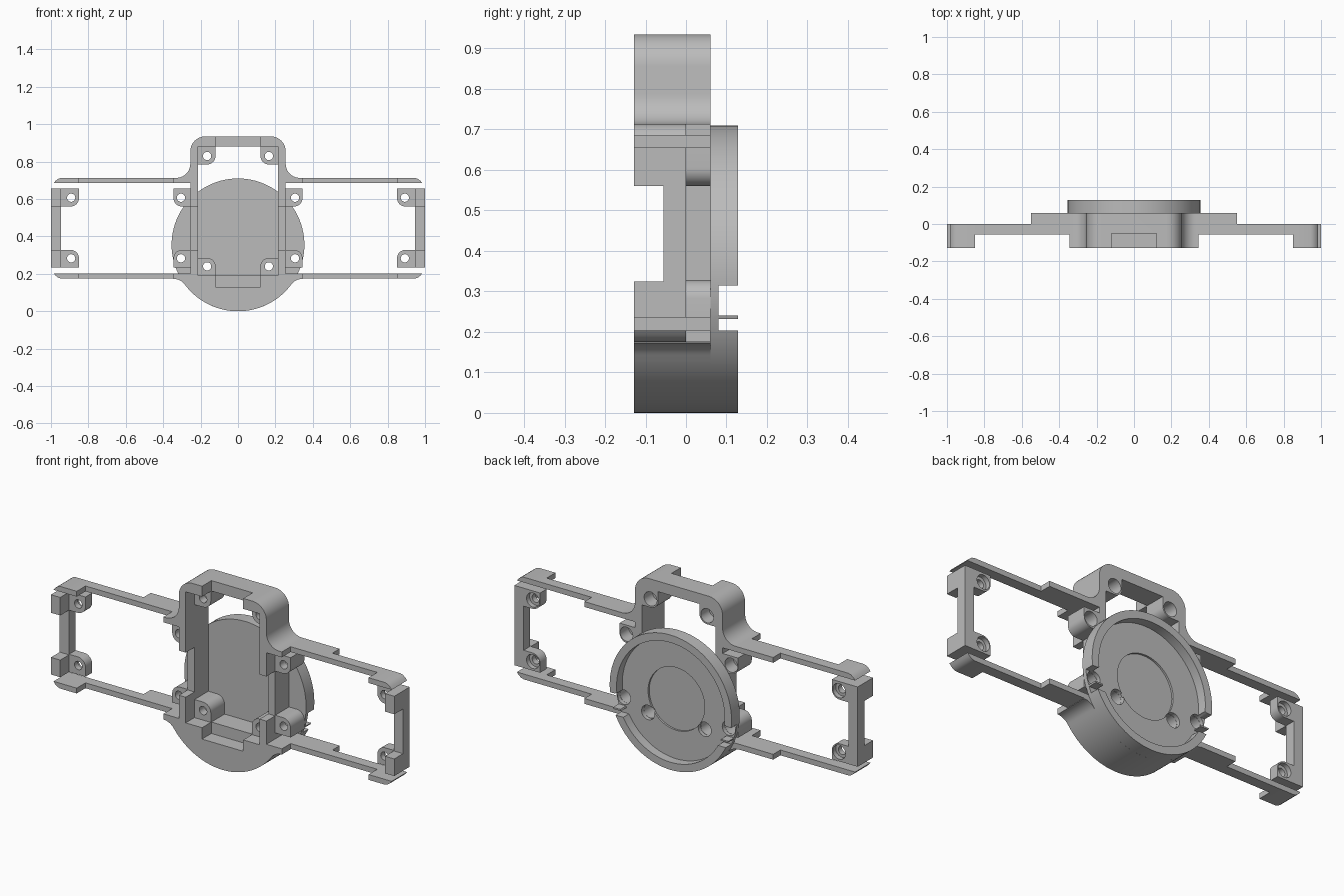
import bpy, bmesh, math

if "Cube" in bpy.data.objects:
    bpy.data.objects.remove(bpy.data.objects["Cube"])

grey = bpy.data.materials.new("plain_grey")
grey.diffuse_color = (0.5, 0.5, 0.5, 1)
grey.use_nodes = True
grey.node_tree.nodes["Principled BSDF"].inputs["Base Color"].default_value = grey.diffuse_color


def arc(cx, cz, r, a0, a1, n=10):
    """Points on an arc in the x-z plane, angles in degrees."""
    step = (a1 - a0) / n
    return [(cx + r * math.cos(math.radians(a0 + step * i)),
             cz + r * math.sin(math.radians(a0 + step * i))) for i in range(n + 1)]


def prism(name, pts, y0, y1):
    """Extrude an x-z outline from y0 to y1."""
    bm = bmesh.new()
    face = bm.faces.new([bm.verts.new((x, y0, z)) for x, z in pts])
    ext = bmesh.ops.extrude_face_region(bm, geom=[face])
    for v in ext["geom"]:
        if isinstance(v, bmesh.types.BMVert):
            v.co.y = y1
    bmesh.ops.recalc_face_normals(bm, faces=bm.faces)
    me = bpy.data.meshes.new(name)
    bm.to_mesh(me)
    bm.free()
    me.materials.append(grey)
    ob = bpy.data.objects.new(name, me)
    bpy.context.collection.objects.link(ob)
    return ob


def box(name, x0, x1, y0, y1, z0, z1):
    return prism(name, [(x0, z0), (x1, z0), (x1, z1), (x0, z1)], y0, y1)


def rod(name, x, z, r, y0, y1, n=32):
    return prism(name, arc(x, z, r, 0, 360, n)[:-1], y0, y1)


def apply(ob, mod):
    bpy.ops.object.select_all(action='DESELECT')
    bpy.context.view_layer.objects.active = ob
    ob.select_set(True)
    bpy.ops.object.modifier_apply(modifier=mod.name)


def cut(ob, *cutters):
    for c in cutters:
        m = ob.modifiers.new("cut", 'BOOLEAN')
        m.operation, m.solver, m.object = 'DIFFERENCE', 'EXACT', c
        apply(ob, m)
        bpy.data.objects.remove(c)


def mirror(ob):
    m = ob.modifiers.new("mirror", 'MIRROR')
    m.use_mirror_merge = False
    apply(ob, m)


def both(x, z, r, y0, y1):
    """A pair of round cutters left and right."""
    return [rod("cutter", s * x, z, r, y0, y1) for s in (1, -1)]


R, CZ = 0.355, 0.355            # disc radius and centre height
FRONT, STEP, BACK = -0.128, -0.055, 0.06

# Central frame: rounded top, fillets to the wings, round chin
half = (arc(0.175, 0.855, 0.08, 90, 0) + arc(0.33, 0.788, 0.075, 180, 270)
        + [(0.345, 0.713), (0.345, 0.685), (0.255, 0.685), (0.255, 0.203),
           (0.345, 0.203), (0.345, 0.173)]
        + arc(0.3448, 0.098, 0.075, 90, 143.3)[1:]
        + arc(0, CZ, R, -36.7, -90, 20)[1:])
outline = half + [(-x, z) for x, z in reversed(half[:-1])]
frame = prism("central_frame", outline, FRONT, BACK)
cut(frame,
    box("cutter", -0.215, 0.215, -0.3, 0.3, 0.19, 0.88),
    box("cutter", -0.4, 0.4, -0.3, STEP, 0.325, 0.56),
    box("cutter", -0.12, 0.12, -0.3, -0.05, 0.87, 1.0),
    box("cutter", -0.12, 0.12, -0.3, -0.05, 0.13, 0.2))

# Round back plate with rim, recess and shallow inner circle
plate = rod("back_plate", 0, CZ, R, BACK, 0.128, 96)
cut(plate, rod("cutter", 0, CZ, 0.315, 0.08, 0.3, 96),
    rod("cutter", 0, CZ, 0.165, 0.07, 0.3, 64))
for s in (1, -1):               # rim gaps beside the lower bosses
    for z0, z1 in ((0.24, 0.315), (0.203, 0.232)):
        cut(plate, box("cutter", min(s * 0.2, s * 0.5), max(s * 0.2, s * 0.5),
                       0.08, 0.3, z0, z1))
for x, z in ((0.165, 0.24), (0.305, 0.283), (0.305, 0.607)):
    cut(plate, *both(x, z, 0.038, -0.3, 0.3))


def boss(name, x0, x1, z0, z1, corner, hx, hz, back, seat):
    """Screw tab with one rounded corner, a through hole and a counterbore."""
    r = 0.045
    sx, sz = corner
    cx = x1 - r if sx > 0 else x0 + r
    cz = z1 - r if sz > 0 else z0 + r
    a0 = {(1, 1): 0, (-1, 1): 90, (-1, -1): 180, (1, -1): 270}[corner]
    pts = []
    for px, pz, key in ((x1, z1, (1, 1)), (x0, z1, (-1, 1)),
                        (x0, z0, (-1, -1)), (x1, z0, (1, -1))):
        pts += arc(cx, cz, r, a0, a0 + 90, 8) if key == corner else [(px, pz)]
    ob = prism(name, pts, STEP, back)
    cut(ob, rod("cutter", hx, hz, 0.022, -0.3, 0.3),
        rod("cutter", hx, hz, 0.037, seat, 0.3))
    mirror(ob)


# Screw bosses: inside the frame, beside it, and at the wing ends
boss("upper_frame_boss", 0.12, 0.215, 0.785, 0.88, (-1, -1), 0.165, 0.83, BACK, -0.01)
boss("lower_frame_boss", 0.12, 0.215, 0.19, 0.285, (-1, 1), 0.165, 0.24, BACK, -0.01)
boss("upper_side_boss", 0.255, 0.345, 0.56, 0.655, (1, -1), 0.305, 0.607, BACK, -0.01)
boss("lower_side_boss", 0.255, 0.345, 0.235, 0.328, (1, 1), 0.305, 0.283, BACK, -0.01)
boss("upper_end_boss", 0.85, 0.946, 0.56, 0.655, (-1, -1), 0.892, 0.607, 0, -0.025)
boss("lower_end_boss", 0.85, 0.946, 0.235, 0.328, (-1, 1), 0.892, 0.283, 0, -0.025)

# Wing rails, stepped in depth with rounded tips
tip = [(0.85, 0), (0.985, 0), (0.975, 0.013), (0.96, 0.024), (0.945, 0.028), (0.85, 0.028)]
for label, base, sign in (("upper", 0.685, 1), ("lower", 0.203, -1)):
    zs = sorted((base, base + sign * 0.028))
    mirror(box(label + "_rail_inner", 0.345, 0.55, STEP, BACK, *zs))
    mirror(box(label + "_rail_outer", 0.55, 0.85, STEP, 0, *zs))
    mirror(prism(label + "_rail_tip", [(x, base + sign * z) for x, z in tip], FRONT, 0))

# End posts, thinner in the middle
post = box("end_post", 0.946, 1.0, FRONT, 0, 0.235, 0.655)
cut(post, box("cutter", 0.9, 1.1, -0.3, STEP, 0.325, 0.56))
mirror(post)

# Smooth the round walls while keeping corners crisp
bpy.ops.object.select_all(action='SELECT')
bpy.context.view_layer.objects.active = frame
bpy.ops.object.shade_smooth_by_angle(angle=math.radians(30))
